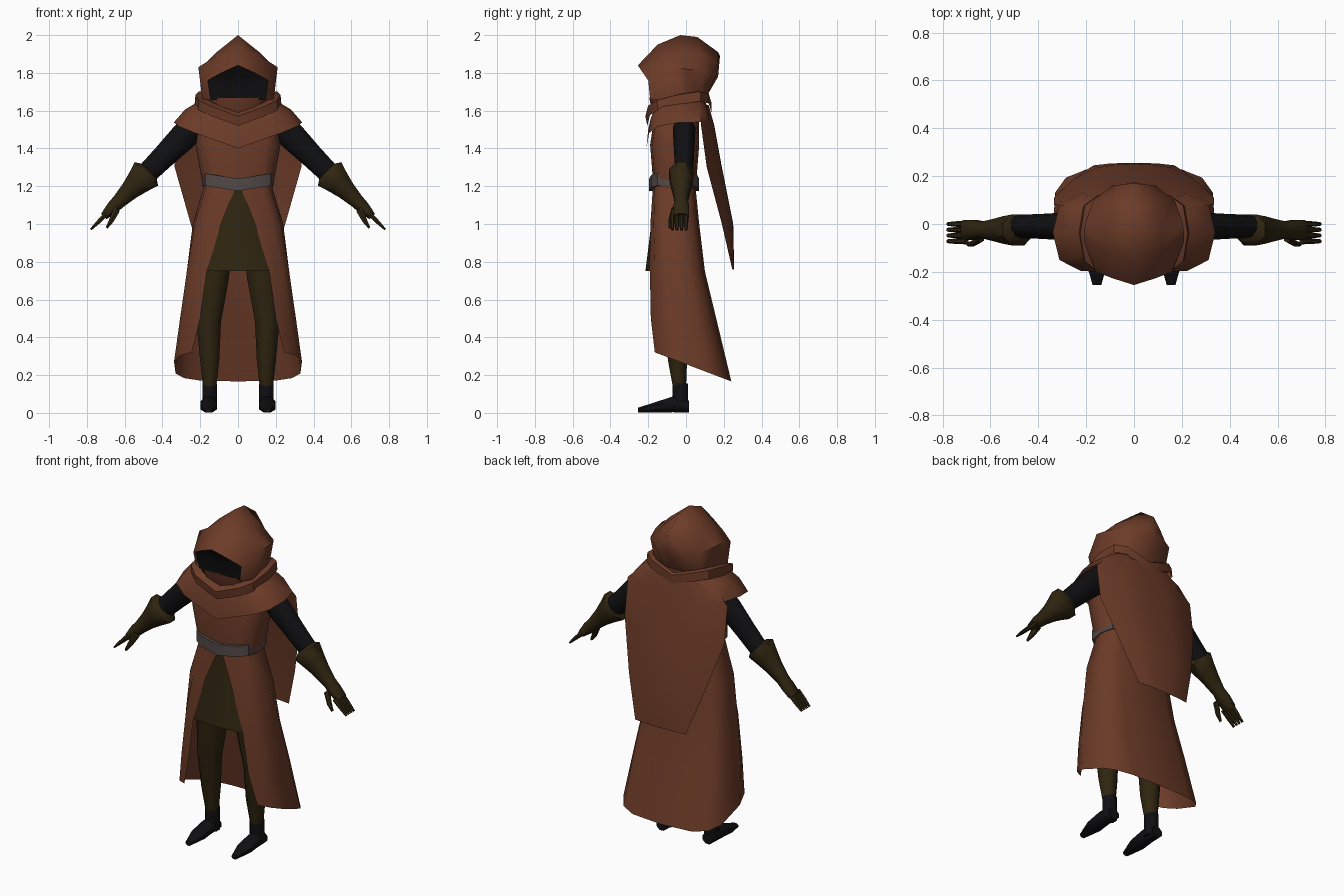
import bpy
import bmesh
import math
from mathutils import Vector

if "Cube" in bpy.data.objects:
    bpy.data.objects.remove(bpy.data.objects["Cube"], do_unlink=True)


def make_material(name, red, green, blue):
    material = bpy.data.materials.new(name)
    material.use_nodes = True
    colour = (red, green, blue, 1)
    material.diffuse_color = colour
    shader = material.node_tree.nodes["Principled BSDF"]
    shader.inputs["Base Color"].default_value = colour
    return material


brown = make_material("rust brown cloth", .15, .044, .021)
olive = make_material("dark olive leather", .028, .018, .005)
black = make_material("black cloth", .005, .005, .006)
grey = make_material("grey belt leather", .085, .067, .064)


def loft(name, material, rows, closed=False, angle=50):
    """Skin rows of points into a surface on +x and mirror it to -x."""
    bm = bmesh.new()
    grid = [[bm.verts.new(point) for point in row] for row in rows]
    count = len(grid[0])
    for upper, lower in zip(grid, grid[1:]):
        for i in range(count if closed else count - 1):
            j = (i + 1) % count
            bm.faces.new((upper[i], upper[j], lower[j], lower[i]))
    if closed:
        bm.faces.new(grid[0])
        bm.faces.new(grid[-1])
    bmesh.ops.remove_doubles(bm, verts=bm.verts[:], dist=.001)
    bmesh.ops.recalc_face_normals(bm, faces=bm.faces[:])
    mesh = bpy.data.meshes.new(name)
    bm.to_mesh(mesh)
    bm.free()
    mesh.materials.append(material)
    obj = bpy.data.objects.new(name, mesh)
    bpy.context.collection.objects.link(obj)
    mirror = obj.modifiers.new("Mirror", "MIRROR")
    mirror.merge_threshold = .001
    bpy.ops.object.select_all(action="DESELECT")
    obj.select_set(True)
    bpy.context.view_layer.objects.active = obj
    bpy.ops.object.shade_smooth_by_angle(angle=math.radians(angle))


def half_oval(width, front, back, z, opening=0, lift=0, slope=0, segments=6):
    """Squarish half outline from front to back.

    It may start at an opening, lift toward the sides and slope toward the back.
    """
    power = .6
    start = math.asin((opening / width) ** (1 / power))
    middle, depth = (front + back) / 2, (back - front) / 2
    points = []
    for i in range(segments + 1):
        turn = start + (math.pi - start) * i / segments
        side = abs(math.sin(turn)) ** power
        along = math.copysign(abs(math.cos(turn)) ** power, math.cos(turn))
        y = middle - depth * along
        points.append((width * side, y, z + lift * side + slope * (y - front)))
    return points


def tube(name, material, stations, u, v, sides=8):
    """Skin ellipses given as (centre, radius along u, radius along v)."""
    turns = [math.tau * (i + .5) / sides for i in range(sides)]
    rows = []
    for centre, ru, rv in stations:
        rows.append([Vector(centre) + u * ru * math.cos(turn) + v * rv * math.sin(turn)
                     for turn in turns])
    loft(name, material, rows, closed=True)


X, Y, Z = Vector((1, 0, 0)), Vector((0, 1, 0)), Vector((0, 0, 1))


def arm_tube(name, material, y, stations, sides=8):
    """Tube along the lowered arm from (x, thickness, depth) stations."""
    tube(name, material,
         [((x, y, 1.75 - x), thick, deep) for x, thick, deep in stations],
         (X + Z).normalized(), Y, sides)


def hood_arch(top_y, top_z, width, side_y, side_z, bottom_y):
    """Half arch from the crown, past the temple, to the neck."""
    temple = ((top_y + side_y) / 2, (top_z + side_z) / 2)
    return [(0, top_y, top_z), (width * .55, *temple),
            (width, side_y, side_z), (width * .9, bottom_y, 1.66)]


# Hood, from the face opening to the back of the head
rim = hood_arch(-.255, 1.84, .16, -.2, 1.76, -.19)
loft("hood", brown, [
    rim,
    hood_arch(-.15, 1.95, .21, -.07, 1.83, -.13),
    hood_arch(-.03, 2, .205, 0, 1.82, 0),
    hood_arch(.06, 1.99, .17, .1, 1.81, .08),
    hood_arch(.17, 1.91, .09, .16, 1.79, .1),
    hood_arch(.18, 1.89, 0, .17, 1.78, .1),
])

# Shadowed face panel just inside the opening
inside = [(x, y + .02, z) for x, y, z in rim]
loft("face_shadow", black, [inside, [(0, y, z) for x, y, z in inside]])

# Cloth over the chin and neck
loft("chin_wrap", brown, [
    half_oval(.15, -.195, .08, 1.67),
    half_oval(.14, -.185, .08, 1.62),
    half_oval(.13, -.16, .08, 1.56),
])

# Scarf folded round the neck
loft("scarf", brown, [
    half_oval(.19, -.175, .12, 1.59, lift=.07, slope=.2),
    half_oval(.225, -.215, .135, 1.57, lift=.08, slope=.2),
    half_oval(.23, -.205, .135, 1.52, lift=.08, slope=.2),
], angle=35)

# Short mantle over the shoulders
loft("shoulder_mantle", brown, [
    half_oval(.2, -.17, .11, 1.6, lift=.04, slope=.1),
    half_oval(.28, -.2, .13, 1.5, lift=.09, slope=.1),
    half_oval(.34, -.21, .14, 1.4, lift=.12, slope=.1),
])


def cape_row(width, centre_y, edge_y, z):
    """Half cape row whose edge wraps forward."""
    return [(width * f, centre_y + (edge_y - centre_y) * f ** 3, z)
            for f in (0, .3, .6, 1)]


# Cape hanging free from the shoulders
loft("back_cape", brown, [
    cape_row(.22, .12, .07, 1.63),
    cape_row(.335, .15, .08, 1.52),
    cape_row(.335, .19, .11, 1.3),
    cape_row(.25, .25, .19, 1),
    cape_row(.17, .255, .245, .76),
])

# Upper body of the robe
loft("robe_body", brown, [
    half_oval(.1, -.12, .08, 1.65),
    half_oval(.2, -.17, .07, 1.55),
    half_oval(.225, -.19, .07, 1.42),
    half_oval(.18, -.17, .05, 1.17),
])

# Belt, rising slightly toward the hips
belt_inner = (.16, -.16, .05)
belt_outer = (.19, -.195, .07)
loft("belt", grey, [
    half_oval(*outline, z, lift=.03)
    for outline, z in ((belt_inner, 1.24), (belt_outer, 1.24),
                       (belt_outer, 1.175), (belt_inner, 1.175))
], angle=30)

# Open-fronted robe skirt with a trailing hem
loft("robe_skirt", brown, [
    half_oval(.18, -.175, .05, 1.2, opening=.01),
    half_oval(.24, -.19, .07, 1, opening=.09),
    half_oval(.275, -.2, .1, .75, opening=.165),
    half_oval(.31, -.2, .16, .5, opening=.2),
    half_oval(.34, -.19, .24, .33, opening=.245, slope=-.38),
])

# Tunic showing in the skirt opening
loft("tunic", olive, [
    half_oval(.1, -.17, .03, 1.19),
    half_oval(.17, -.19, .03, .95),
    half_oval(.22, -.215, .05, .75),
])

# Trousers and boots
tube("trouser_legs", olive, [
    ((x, y, z), radius, radius) for x, y, z, radius in (
        (.12, -.06, .9, .09), (.13, -.06, .72, .09), (.155, -.05, .48, .07),
        (.15, -.045, .28, .055), (.15, -.035, .14, .038))
], X, Y)
tube("boot_shafts", black, [
    ((.15, -.03, z), .042, .044) for z in (.155, .08, .02)
], X, Y)
tube("boot_feet", black, [
    ((.155, y, height), width, height) for y, width, height in (
        (.015, .036, .034), (-.07, .046, .045), (-.16, .048, .03), (-.255, .02, .014))
], X, Z)

# Sleeves, flared gauntlets and hands
arm_tube("sleeves", black, -.01, [
    (.24, .07, .06), (.29, .077, .058), (.39, .066, .052), (.5, .058, .048)
], sides=10)
arm_tube("gauntlets", olive, -.025, [
    (.47, .06, .05), (.485, .095, .07), (.53, .073, .062), (.575, .055, .05),
    (.63, .041, .037), (.665, .037, .045), (.71, .022, .045)
])
for order, finger in enumerate(("little", "ring", "middle", "index")):
    arm_tube(finger + "_fingers", olive, -.024 * order, [
        (.7, .014, .013), (.74, .012, .012), (.78, .006, .008)
    ], sides=6)
tube("thumbs", olive, [
    ((.64, -.06, 1.08), .022, .018), ((.67, -.08, 1.02), .016, .014),
    ((.695, -.085, .98), .007, .008)
], (X + Z).normalized(), Y, sides=6)
